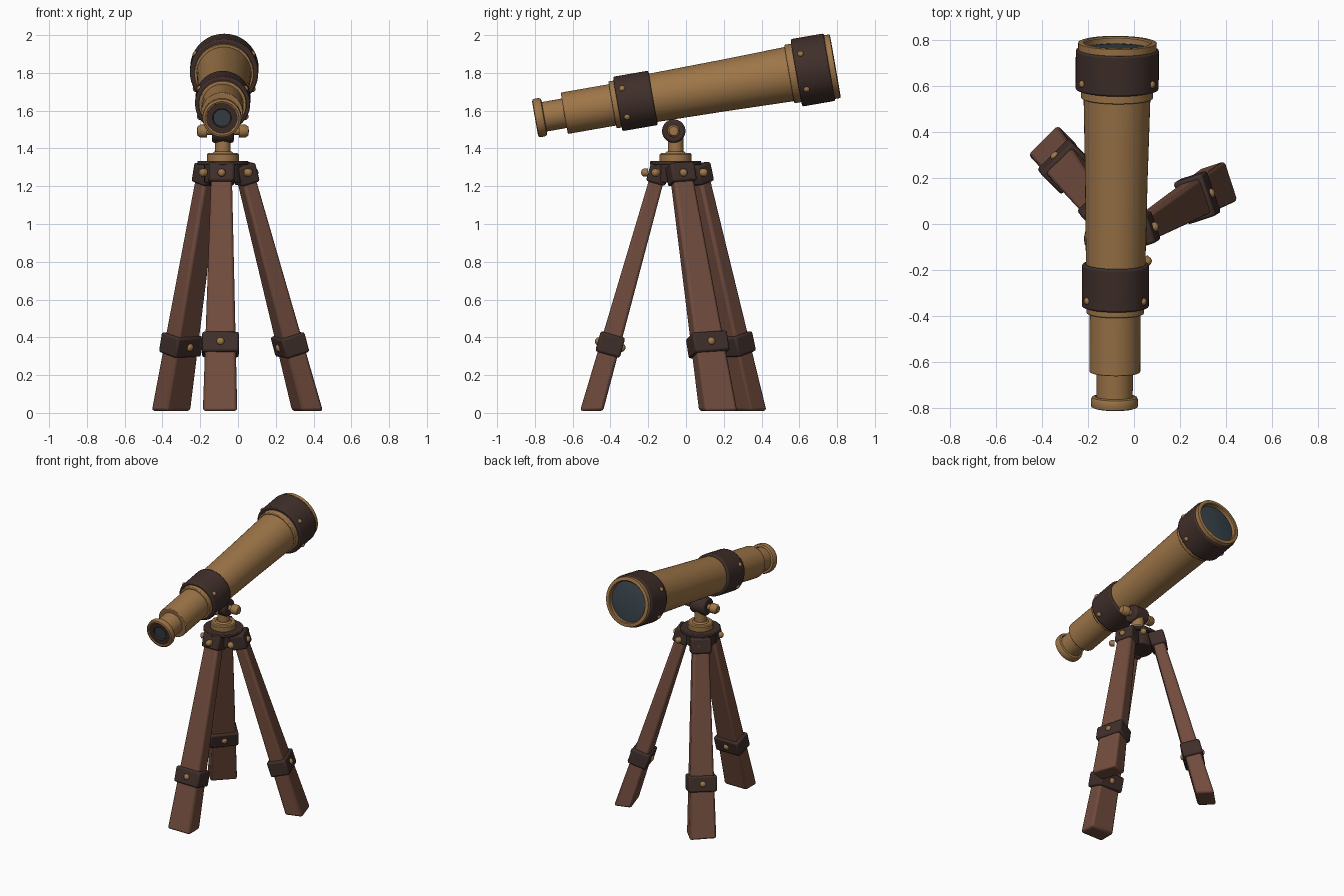
import bpy, bmesh
from math import sin, cos, pi, radians
from mathutils import Vector, Matrix

cube = bpy.data.objects.get("Cube")
if cube:
    bpy.data.objects.remove(cube)


def material(name, rgb):
    m = bpy.data.materials.new(name)
    m.use_nodes = True
    m.diffuse_color = (*rgb, 1)
    b = m.node_tree.nodes["Principled BSDF"]
    b.inputs["Base Color"].default_value = (*rgb, 1)
    b.inputs["Roughness"].default_value = 0.6
    return m


BRASS = material("brass", (0.34, 0.18, 0.065))
WOOD = material("red_wood", (0.165, 0.072, 0.047))
LEATHER = material("dark_leather", (0.05, 0.028, 0.023))
GLASS = material("dark_glass", (0.038, 0.055, 0.068))


def finish(name, bm, mat, matrix=None, bevel=0, angle=35):
    bmesh.ops.recalc_face_normals(bm, faces=bm.faces)
    me = bpy.data.meshes.new(name)
    bm.to_mesh(me)
    bm.free()
    me.materials.append(mat)
    ob = bpy.data.objects.new(name, me)
    bpy.context.collection.objects.link(ob)
    if matrix:
        ob.matrix_world = matrix
    if bevel:
        mod = ob.modifiers.new("soft_edges", "BEVEL")
        mod.width, mod.segments = bevel, 2
    bpy.ops.object.select_all(action="DESELECT")
    ob.select_set(True)
    bpy.context.view_layer.objects.active = ob
    bpy.ops.object.shade_smooth_by_angle(angle=radians(angle))
    return ob


def lathe(name, profile, mat, matrix, bevel=0, sides=48):
    """Turn (height, radius) points about local z."""
    bm = bmesh.new()
    vs = [bm.verts.new((r, 0, h)) for h, r in profile]
    es = [bm.edges.new(p) for p in zip(vs, vs[1:])]
    bmesh.ops.spin(bm, geom=vs + es, cent=(0, 0, 0), axis=(0, 0, 1),
                   angle=2 * pi, steps=sides)
    bmesh.ops.remove_doubles(bm, verts=bm.verts, dist=1e-5)
    return finish(name, bm, mat, matrix, bevel)


def rod(a, b, r):
    """Closed cylinder profile."""
    return [(a, 0), (a, r), (b, r), (b, 0)]


def aim(pos, direction):
    return Matrix.Translation(pos) @ Vector(direction).to_track_quat("Z", "Y").to_matrix().to_4x4()


def bolt(name, pos, direction, r=0.02):
    dome = [(-r, 0), (-r, r)] + [(r * 0.75 * sin(a * pi / 8), r * cos(a * pi / 8)) for a in range(4)]
    lathe(name, dome + [(r * 0.75, 0)], BRASS, aim(pos, direction), sides=16)


# Telescope barrel, turned along its tilted axis
eye = Vector((-0.085, -0.795, 1.56))
far = Vector((-0.072, 0.785, 1.835))
axis = (far - eye).normalized()
side = axis.cross(Vector((0, 0, 1))).normalized()
up = side.cross(axis)
barrel = aim(eye, axis)

lathe("eyepiece_flange", [(0.02, 0.078), (0, 0.082), (-0.004, 0.09), (0, 0.101), (0.012, 0.103),
                          (0.03, 0.103), (0.042, 0.098), (0.046, 0.084), (0.02, 0.078)], BRASS, barrel)
lathe("eyepiece_cup", [(0.03, 0.04), (0.004, 0.05), (0.002, 0.085), (0.04, 0.085)], LEATHER, barrel)
lathe("eyepiece_lens", rod(0.015, 0.03, 0.05), GLASS, barrel)
lathe("eyepiece_neck", rod(0.03, 0.17, 0.079), BRASS, barrel)
lathe("draw_tube", rod(0.153, 0.43, 0.111), BRASS, barrel, 0.004)
lathe("draw_tube_ring", rod(0.412, 0.45, 0.126), BRASS, barrel, 0.005)
lathe("rear_collar", rod(0.44, 0.63, 0.146), LEATHER, barrel, 0.008)
lathe("main_tube", [(0.6, 0), (0.6, 0.129), (1.0, 0.136), (1.39, 0.146), (1.39, 0)], BRASS, barrel)
lathe("main_tube_ring", rod(1.362, 1.42, 0.157), BRASS, barrel, 0.005)
lathe("front_collar", rod(1.4, 1.578, 0.181), LEATHER, barrel, 0.008)
lathe("objective_rim", [(1.55, 0.14), (1.55, 0.171), (1.607, 0.171), (1.609, 0.167), (1.609, 0.148),
                        (1.603, 0.143), (1.55, 0.14)], BRASS, barrel)
lathe("objective_lens", [(1.579, 0.146), (1.586, 0.1), (1.59, 0.05), (1.591, 0)], GLASS, barrel)

# Studs around both collars
for label, s, r in (("rear", 0.478, 0.146), ("front", 1.44, 0.181)):
    for i, deg in enumerate((32, 148, 212, 328)):
        d = side * cos(radians(deg)) + up * sin(radians(deg))
        bolt(f"{label}_collar_stud_{i}", eye + axis * s + d * r, d, 0.016)

# Swivel mount
HUB = Vector((-0.08, -0.055, 0))
stand = Matrix.Translation(HUB)
lathe("mount_base", [(1.32, 0), (1.32, 0.085), (1.368, 0.085), (1.375, 0.078), (1.375, 0.055),
                     (1.385, 0.045), (1.385, 0)], BRASS, stand)
lathe("mount_post", rod(1.37, 1.46, 0.041), BRASS, stand)
pivot = aim((-0.08, -0.065, 1.492), (1, 0, 0))
lathe("pivot_saddle", rod(-0.058, 0.058, 0.062), LEATHER, pivot, 0.012)
lathe("pivot_axle", rod(-0.1, 0.1, 0.02), BRASS, pivot)
for s in (-1, 1):
    lathe("pivot_knob_" + ("left" if s > 0 else "right"),
          [(s * h, r) for h, r in ((0.085, 0), (0.085, 0.034), (0.12, 0.034), (0.135, 0.024), (0.138, 0))],
          BRASS, pivot, sides=24)

# Hub that holds the legs
lathe("hub_plate", rod(1.312, 1.334, 0.135), LEATHER, stand, 0.005, 24)
lathe("hub_core", rod(1.22, 1.32, 0.1), LEATHER, stand, 0.005, 24)
for i, p in enumerate(((-0.087, -0.222), (0.06, -0.165), (0.092, -0.012),
                       (0.0, 0.1), (-0.17, 0.1), (-0.19, -0.14))):
    pos = Vector((*p, 1.272))
    d = pos - HUB
    bolt(f"hub_bolt_{i}", pos, (d.x, d.y, 0), 0.021)


def box(name, size, mat, matrix, bevel):
    bm = bmesh.new()
    bmesh.ops.create_cube(bm, size=1)
    bmesh.ops.scale(bm, vec=size, verts=bm.verts)
    return finish(name, bm, mat, matrix, bevel, 40)


def leg(name, top, foot, facing):
    """Tapered splayed leg with a cap, a strap and two strap bolts."""
    top, foot = Vector((*top, 1.29)), Vector((*foot, 0.01))
    out = Vector((cos(radians(facing)), sin(radians(facing)), 0))
    across = Vector((-out.y, out.x, 0))
    bm = bmesh.new()
    rings = []
    for c, w, d in ((foot, 0.182, 0.122), (top, 0.108, 0.078)):
        rings.append([bm.verts.new(c + across * (a * w / 2) + out * (b * d / 2))
                      for a, b in ((-1, -1), (1, -1), (1, 1), (-1, 1))])
    low, high = rings
    bm.faces.new(low)
    bm.faces.new(high)
    for i in range(4):
        j = (i + 1) % 4
        bm.faces.new((low[i], low[j], high[j], high[i]))
    finish(name, bm, WOOD, None, 0.015, 40)

    # Frame running along the leg
    along = (top - foot).normalized()
    x = (across - along * across.dot(along)).normalized()
    y = along.cross(x)
    if y.dot(out) < 0:
        x, y = -x, -y
    frame = Matrix((x, y, along)).transposed().to_4x4()

    def at(z):
        return foot.lerp(top, (z - foot.z) / (top.z - foot.z))

    box(name + "_cap", (0.135, 0.105, 0.105), LEATHER, Matrix.Translation(at(1.265)) @ frame, 0.012)
    mid = at(0.362)
    box(name + "_strap", (0.194, 0.135, 0.11), LEATHER, Matrix.Translation(mid) @ frame, 0.012)
    for s, label in ((1, "outer"), (-1, "inner")):
        bolt(f"{name}_{label}_bolt", mid + y * s * 0.067, y * s, 0.021)


# Tripod legs
leg("front_leg", (-0.087, -0.14), (-0.095, -0.5), 270)
leg("left_leg", (0.03, -0.03), (0.368, 0.17), 18)
leg("right_leg", (-0.155, 0.055), (-0.355, 0.325), 135)
